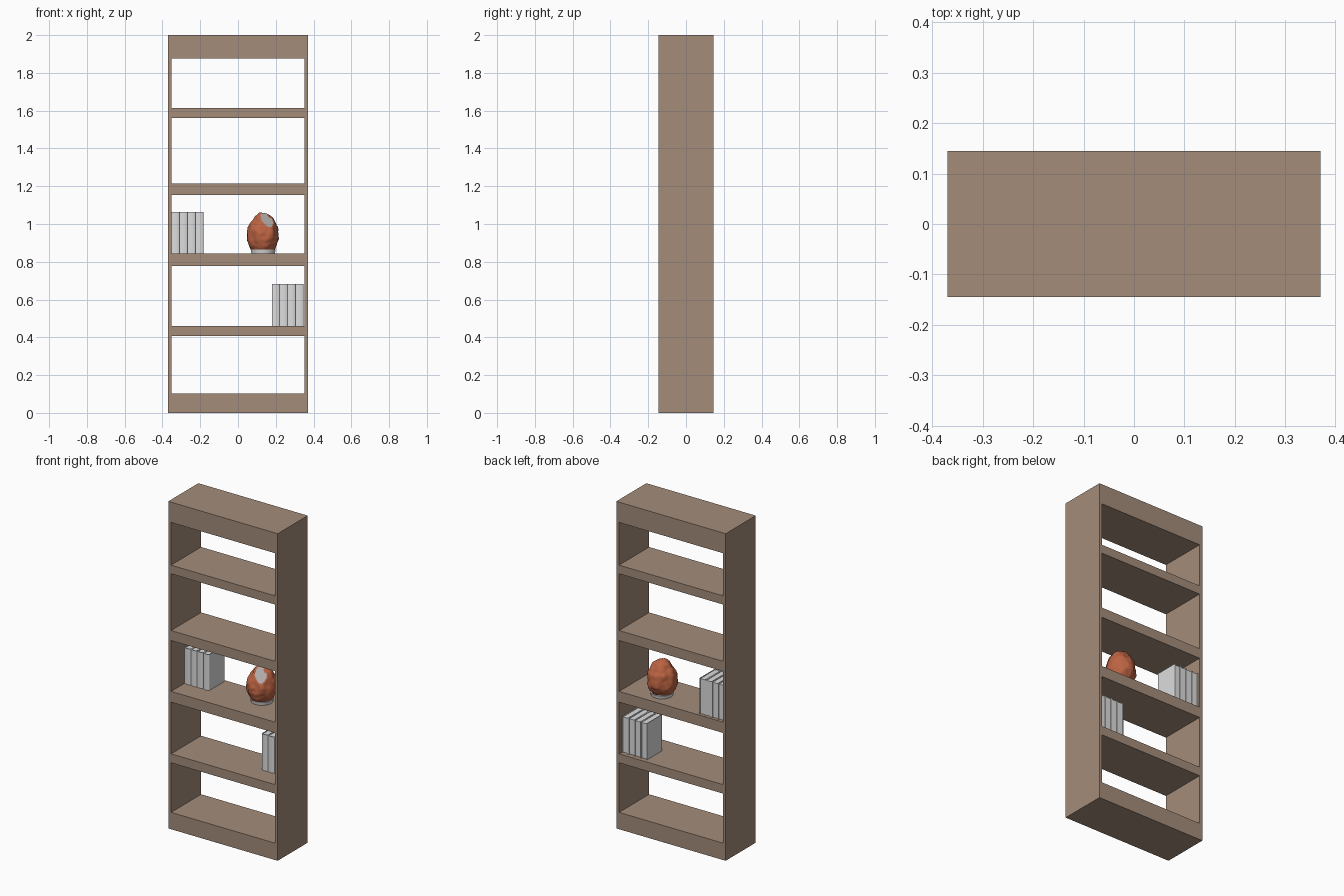
import bpy, bmesh, math
from mathutils import Vector, noise

if "Cube" in bpy.data.objects:
    bpy.data.objects.remove(bpy.data.objects["Cube"])


def material(name, rgb):
    m = bpy.data.materials.new(name)
    m.diffuse_color = (*rgb, 1)
    m.use_nodes = True
    m.node_tree.nodes["Principled BSDF"].inputs["Base Color"].default_value = m.diffuse_color
    return m


WOOD = material("brown wood", (0.37, 0.265, 0.195))
PAPER = material("light grey", (0.72, 0.72, 0.72))
CLAY = material("terracotta", (0.50, 0.125, 0.055))
CHIP = material("chipped grey", (0.45, 0.42, 0.40))


def finish(name, bm, *mats):
    bmesh.ops.recalc_face_normals(bm, faces=bm.faces)
    me = bpy.data.meshes.new(name)
    bm.to_mesh(me)
    bm.free()
    for m in mats:
        me.materials.append(m)
    ob = bpy.data.objects.new(name, me)
    bpy.context.collection.objects.link(ob)
    return ob


def add_box(bm, x0, x1, y0, y1, z0, z1):
    vs = bmesh.ops.create_cube(bm, size=1)["verts"]
    for v in vs:
        v.co = ((x0 + x1) / 2 + v.co.x * (x1 - x0),
                (y0 + y1) / 2 + v.co.y * (y1 - y0),
                (z0 + z1) / 2 + v.co.z * (z1 - z0))


def box(name, mat, *dims):
    bm = bmesh.new()
    add_box(bm, *dims)
    return finish(name, bm, mat)


# Bookcase: two side panels with boards between them, open at front and back
W, D, IN = 0.37, 0.145, 0.351
box("left_side", WOOD, -W, -IN, -D, D, 0, 2)
box("right_side", WOOD, IN, W, -D, D, 0, 2)
boards = [("plinth", 0, 0.103), ("shelf_1", 0.406, 0.461), ("shelf_2", 0.777, 0.843),
          ("shelf_3", 1.154, 1.215), ("shelf_4", 1.562, 1.615), ("top_board", 1.876, 2)]
for name, z0, z1 in boards:
    box(name, WOOD, -IN, IN, -D, D, z0, z1)


# Book: U-shaped cover with a rounded spine at the front, and a recessed page block
def book(name, x, y0, y1, z0, h, w=0.0415):
    bm = bmesh.new()
    t, r, bulge = 0.004, w / 2, 0.006
    arc = [math.pi * i / 8 for i in range(9)]
    outer = [(x + r - r * math.cos(a), y0 + bulge - bulge * math.sin(a)) for a in arc]
    inner = [(x + r - (r - t) * math.cos(a), y0 + bulge + t - bulge * math.sin(a)) for a in arc]
    outer = [(x, y1)] + outer + [(x + w, y1)]
    inner = [(x + t, y1)] + inner + [(x + w - t, y1)]
    rings = [[bm.verts.new((px, py, z)) for px, py in prof]
             for prof, z in ((outer, z0), (outer, z0 + h), (inner, z0 + h), (inner, z0))]
    for k in range(4):
        a, b = rings[k], rings[(k + 1) % 4]
        for i in range(len(a) - 1):
            bm.faces.new((a[i], a[i + 1], b[i + 1], b[i]))
    for e in (0, -1):
        bm.faces.new([ring[e] for ring in rings])
    add_box(bm, x + t, x + w - t, y0 + 0.004, y1 - 0.004, z0 + 0.003, z0 + h - 0.004)
    finish(name, bm, PAPER)


for i in range(4):
    book(f"left_book_{i + 1}", -0.351 + i * 0.042, -0.02, 0.132, 0.843, 0.22)
    book(f"right_book_{i + 1}", 0.179 + i * 0.042, -0.03, 0.122, 0.461, 0.222)

# Lamp base: thin round dish
CX, CY = 0.133, 0.042
bm = bmesh.new()
bmesh.ops.create_cone(bm, cap_ends=True, segments=40, radius1=0.062, radius2=0.066, depth=0.02)
bmesh.ops.translate(bm, vec=(CX, CY, 0.854), verts=bm.verts)
base = finish("lamp_base", bm, PAPER)

# Rough rock: lathed profile roughened by noise, with one flat cut
PROFILE = [(0.856, 0.055), (0.885, 0.075), (0.915, 0.083), (0.95, 0.084), (0.985, 0.077),
           (1.015, 0.062), (1.04, 0.043), (1.054, 0.023), (1.058, 0.004)]
CUT, CUT_D = Vector((0.34, -0.70, 0.63)).normalized(), 0.08
SEG, STEP = 56, 4
bm = bmesh.new()
rings, clipped = [], set()
for k in range((len(PROFILE) - 1) * STEP + 1):
    i = min(k // STEP, len(PROFILE) - 2)
    f = k / STEP - i
    (za, ra), (zb, rb) = PROFILE[i], PROFILE[i + 1]
    z, r = za + (zb - za) * f, ra + (rb - ra) * f
    ring = []
    for s in range(SEG):
        a = 2 * math.pi * s / SEG
        p = Vector((r * math.cos(a), r * math.sin(a), z - 0.95))
        n = noise.noise(p * 22) * 0.009 + noise.noise(p * 50) * 0.004
        if k:
            p += p.normalized() * n
        over = p.dot(CUT) - CUT_D
        if over > 0:
            p -= CUT * over
        v = bm.verts.new(p + Vector((CX, CY, 0.95)))
        if over > 0:
            clipped.add(v)
        ring.append(v)
    rings.append(ring)
for a, b in zip(rings, rings[1:]):
    for s in range(SEG):
        t = (s + 1) % SEG
        bm.faces.new((a[s], a[t], b[t], b[s]))
bm.faces.new(rings[0])
bm.faces.new(rings[-1])
for f in bm.faces:
    cut = all(v in clipped for v in f.verts)
    f.material_index = 1 if cut else 0
    f.smooth = not cut
finish("lamp_rock", bm, CLAY, CHIP)
